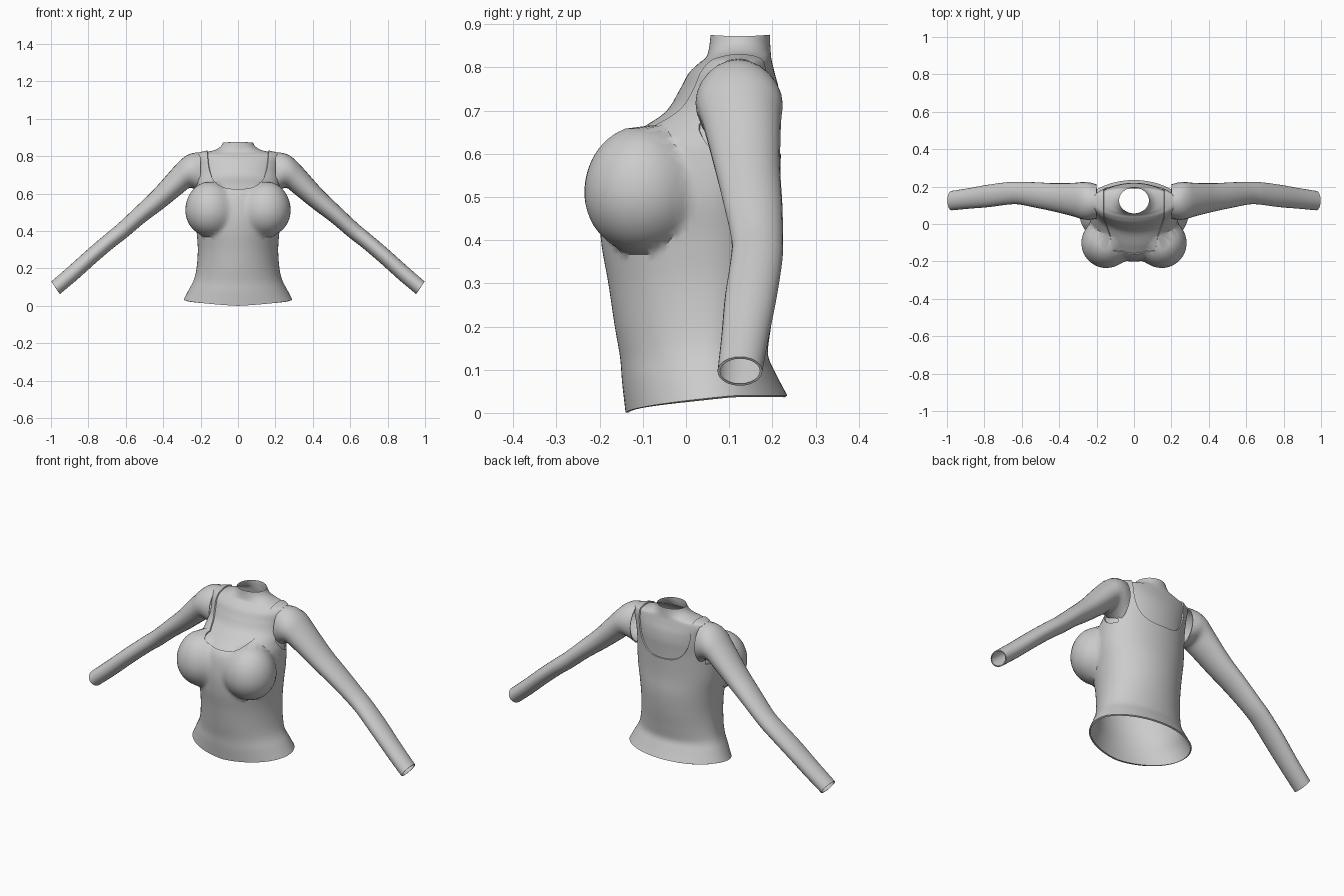
import bpy, bmesh, math

if "Cube" in bpy.data.objects:
    bpy.data.objects.remove(bpy.data.objects["Cube"])

mat = bpy.data.materials.new("light_grey")
mat.diffuse_color = (0.6, 0.6, 0.6, 1)
mat.use_nodes = True
mat.node_tree.nodes["Principled BSDF"].inputs["Base Color"].default_value = mat.diffuse_color


def smooth_rows(rows, n):
    """Catmull-Rom interpolation through table rows."""
    out = []
    for i in range(len(rows) - 1):
        p = [rows[max(i - 1, 0)], rows[i], rows[i + 1], rows[min(i + 2, len(rows) - 1)]]
        for k in range(n):
            t = k / n
            out.append([0.5 * (2 * b + (c - a) * t + (2 * a - 5 * b + 4 * c - d) * t * t
                               + (3 * b - a - 3 * c + d) * t ** 3) for a, b, c, d in zip(*p)])
    return out + [list(rows[-1])]


def loft(rings):
    """Open tube through rings of points."""
    bm = bmesh.new()
    vs = [[bm.verts.new(p) for p in r] for r in rings]
    n = len(vs[0])
    for a, b in zip(vs, vs[1:]):
        for i in range(n):
            bm.faces.new((a[i], a[(i + 1) % n], b[(i + 1) % n], b[i]))
    bm.normal_update()
    return bm


def clip(bm, g):
    """Keep the part of the mesh where g > 0, with a clean edge."""
    bmesh.ops.triangulate(bm, faces=bm.faces[:])
    val = {v: g(v.co) for v in bm.verts}
    for v in val:
        if abs(val[v]) < 1e-5:
            val[v] = 1e-5
    for e in bm.edges[:]:
        a, b = e.verts
        if val[a] * val[b] < 0:
            _, nv = bmesh.utils.edge_split(e, a, val[a] / (val[a] - val[b]))
            val[nv] = 0
    for f in bm.faces[:]:
        cut = [v for v in f.verts if val[v] == 0]
        if len(cut) == 2 and len(f.verts) > 3:
            bmesh.utils.face_split(f, cut[0], cut[1])
    bad = [f for f in bm.faces if min(val[v] for v in f.verts) < 0]
    bmesh.ops.delete(bm, geom=bad, context='FACES')
    bmesh.ops.remove_doubles(bm, verts=bm.verts[:], dist=0.0008)
    bm.normal_update()


def turn_in(bm, depth):
    """Fold every open edge inward as a thin rim."""
    bm.normal_update()
    normals = {v: v.normal.copy() for v in bm.verts}
    edges = [e for e in bm.edges if e.is_boundary]
    source = {v.co.copy().freeze(): normals[v] for e in edges for v in e.verts}
    new = bmesh.ops.extrude_edge_only(bm, edges=edges)["geom"]
    for v in new:
        if isinstance(v, bmesh.types.BMVert):
            v.co -= source[v.co.copy().freeze()] * depth


def finish(bm, name):
    me = bpy.data.meshes.new(name)
    bm.to_mesh(me)
    bm.free()
    me.materials.append(mat)
    ob = bpy.data.objects.new(name, me)
    bpy.context.collection.objects.link(ob)
    bpy.ops.object.select_all(action='DESELECT')
    ob.select_set(True)
    bpy.context.view_layer.objects.active = ob
    bpy.ops.object.shade_smooth_by_angle(angle=math.radians(45))
    return ob


# Torso sections: height, half width, front y, back y, centre y
TORSO = [(0, .29, -.14, .235, .05), (.07, .262, -.148, .208, .05), (.13, .238, -.153, .19, .05),
         (.2, .222, -.165, .197, .05), (.3, .215, -.18, .212, .05), (.4, .222, -.197, .22, .05),
         (.5, .235, -.2, .217, .055), (.6, .232, -.18, .22, .07), (.65, .225, -.13, .223, .085),
         (.7, .222, -.055, .226, .1), (.75, .225, -.022, .222, .112), (.79, .232, .0, .212, .12),
         (.815, .222, .025, .206, .122), (.827, .18, .04, .204, .124), (.84, .125, .045, .203, .124),
         (.857, .098, .048, .202, .125), (.876, .086, .05, .202, .125)]


def bust(ox, oy, ux, uy, z):
    """Distance along a ray to the rounded chest."""
    s2 = 1 - ((z - .51) / (.155 if z > .51 else .14)) ** 2
    if s2 <= 0:
        return 0
    dx, dy = ox - math.copysign(.148, ux), oy + .102
    b = dx * ux + dy * uy
    q = b * b - (dx * dx + dy * dy - .0178 * s2)
    return max(0, -b + math.sqrt(q)) if q > 0 else 0


def torso(n=96):
    rings = []
    for z, w, f, b, c in smooth_rows(TORSO, 6):
        ring = []
        for i in range(n):
            a = 2 * math.pi * (i + .5) / n
            x, y = w * math.cos(a), math.sin(a)
            y *= (b - c) if y > 0 else (c - f)
            r = math.hypot(x, y)
            ux, uy = x / r, y / r
            h, k = bust(0, c, ux, uy, z), .012
            r = max(r, h) + k * math.log(1 + math.exp(-abs(r - h) / k))if h else r
            x, y = r * ux, c + r * uy
            lift = .04 * min(1, max(0, (y + .14) / .25)) ** .6
            ring.append((x, y, z + lift * max(0, 1 - z / .15)))
        rings.append(ring)
    return loft(rings)


def top_area(p):
    """Positive on the tank top, negative in the neck and arm openings."""
    x, y, z = abs(p.x), p.y, p.z
    depth = .225 + .025 * min(1, max(0, (y - .08) / .1))
    neck = ((x / .163) ** 3 + (abs(z - .85) / depth) ** 3) ** (1 / 3) - 1
    hole = math.hypot((y - .12) / .1, (z - .71) / .125) - 1
    return min(neck * .16, max(.212 - x, hole * .1))


# Tank top
bm = torso()
clip(bm, top_area)
turn_in(bm, .008)
finish(bm, "tank_top")

# Neck, chest and shoulders showing in the openings
bm = torso()
for v, nrm in [(v, v.normal.copy()) for v in bm.verts]:
    v.co -= nrm * .007
clip(bm, lambda p: .015 - top_area(p))
finish(bm, "neck_and_chest")

# Arm sections: upper x, z, lower x, z, centre y, half depth
ARM = [(.2, .82, .2, .6, .12, .092), (.25, .815, .225, .62, .122, .1), (.295, .79, .26, .63, .125, .099),
       (.345, .74, .3, .6, .13, .09), (.45, .622, .4, .52, .142, .076), (.55, .525, .5, .445, .155, .068),
       (.64, .44, .595, .365, .165, .06), (.7, .39, .66, .315, .163, .06), (.8, .305, .76, .23, .15, .06),
       (.9, .215, .86, .14, .137, .055), (.998, .13, .952, .063, .125, .052)]
rings = []
for xt, zt, xb, zb, yc, ry in smooth_rows(ARM, 4):
    ring = []
    for i in range(24):
        a = 2 * math.pi * i / 24
        t = .5 + .5 * math.cos(a)
        ring.append((xb + (xt - xb) * t, yc - ry * math.sin(a), zb + (zt - zb) * t))
    rings.append(ring)
bm = loft(rings)
bmesh.ops.recalc_face_normals(bm, faces=bm.faces[:])
turn_in(bm, .006)
arm = finish(bm, "arms")
arm.modifiers.new("mirror", 'MIRROR').use_mirror_merge = False
